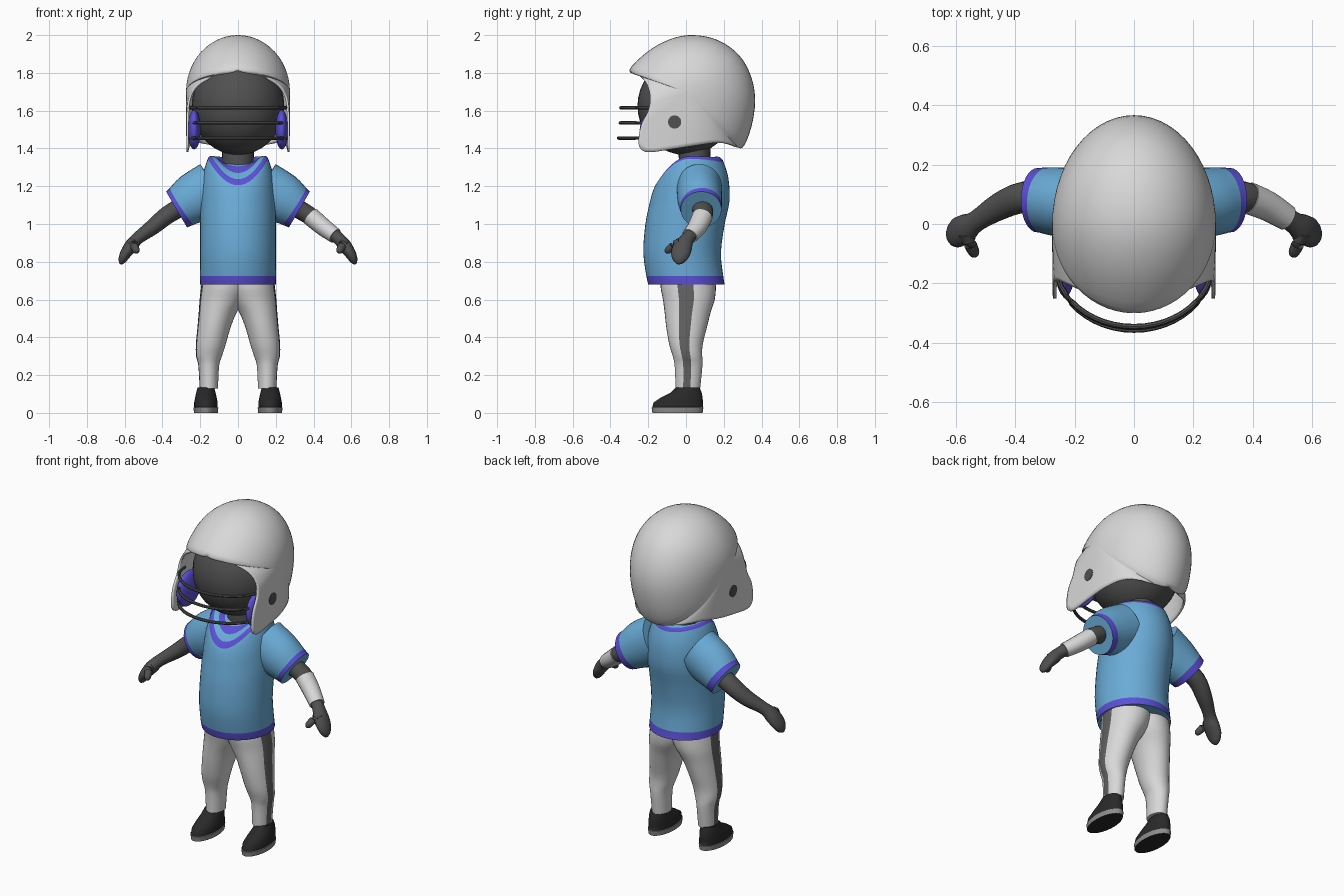
import bpy, bmesh, math
from mathutils import Vector

if "Cube" in bpy.data.objects:
    bpy.data.objects.remove(bpy.data.objects["Cube"])

TAU = 2 * math.pi


def material(name, *rgb):
    m = bpy.data.materials.new(name)
    m.diffuse_color = (*rgb, 1)
    m.use_nodes = True
    m.node_tree.nodes["Principled BSDF"].inputs["Base Color"].default_value = m.diffuse_color
    return m


WHITE = material("off_white", .69, .69, .69)
BLUE = material("jersey_blue", .145, .41, .68)
PURPLE = material("trim_purple", .105, .08, .68)
SKIN = material("dark_skin", .08, .08, .08)
STRIPE = material("stripe_grey", .12, .12, .12)
BLACK = material("shoe_black", .022, .022, .022)
SOLE = material("sole_grey", .27, .27, .27)
METAL = material("mask_grey", .085, .085, .085)


def finish(bm, name, mats, angle=40):
    bmesh.ops.recalc_face_normals(bm, faces=bm.faces)
    me = bpy.data.meshes.new(name)
    bm.to_mesh(me)
    bm.free()
    for m in mats:
        me.materials.append(m)
    ob = bpy.data.objects.new(name, me)
    bpy.context.collection.objects.link(ob)
    bpy.ops.object.select_all(action='DESELECT')
    ob.select_set(True)
    bpy.context.view_layer.objects.active = ob
    bpy.ops.object.shade_smooth_by_angle(angle=math.radians(angle))
    return ob


def spline(pts, n, closed=False):
    """Catmull-Rom through tuples, n steps per span."""
    k, out = len(pts), []
    pick = (lambda i: pts[i % k]) if closed else (lambda i: pts[min(max(i, 0), k - 1)])
    for i in range(k if closed else k - 1):
        for j in range(n):
            t = j / n
            out.append(tuple(.5 * (2 * b + (c - a) * t + (2 * a - 5 * b + 4 * c - d) * t * t
                                   + (3 * b - a - 3 * c + d) * t ** 3)
                             for a, b, c, d in zip(pick(i - 1), pick(i), pick(i + 1), pick(i + 2))))
    return out if closed else out + [pts[-1]]


def loft(name, rings, mats, rule=lambda i, j: 0, sx=1, angle=40):
    """Skin over rings; rule(row, column) gives the material index."""
    bm = bmesh.new()
    vs = [[bm.verts.new((p[0] * sx, p[1], p[2])) for p in r] for r in rings]
    n = len(vs[0])
    for i in range(len(vs) - 1):
        for j in range(n):
            k = (j + 1) % n
            f = bm.faces.new((vs[i][j], vs[i][k], vs[i + 1][k], vs[i + 1][j]))
            f.material_index = rule(i, j)
    bm.faces.new(vs[0])
    bm.faces.new(vs[-1])
    return finish(bm, name, mats, angle)


def level_ring(x0, x1, yf, yb, zf, zb, zs, n=32, turn=0):
    """Oval ring whose height differs at front, back and sides."""
    out = []
    for j in range(n):
        a = TAU * (j + turn) / n
        c, s = math.cos(a), math.sin(a)
        z = zs + ((zb if s > 0 else zf) - zs) * s * s
        out.append(((x0 + x1) / 2 + (x1 - x0) / 2 * c, (yf + yb) / 2 + (yb - yf) / 2 * s, z))
    return out


def tube(name, pts, mats, n=16, sub=3, sx=1, rule=lambda i, j: 0):
    """Tube along (x, y, z, radius across y, other radius)."""
    pts = spline(pts, sub)
    rings = []
    for i, p in enumerate(pts):
        t = (Vector(pts[min(i + 1, len(pts) - 1)][:3]) - Vector(pts[max(i - 1, 0)][:3])).normalized()
        up = Vector((0, 1, 0)) if abs(t.y) < .8 else Vector((0, 0, 1))
        b = (up - t * up.dot(t)).normalized()
        w = t.cross(b)
        rings.append([Vector(p[:3]) + b * p[3] * math.cos(TAU * j / n) + w * p[4] * math.sin(TAU * j / n)
                      for j in range(n)])
    return loft(name, rings, mats, rule, sx)


def ball(name, centre, radii, mat):
    bm = bmesh.new()
    bmesh.ops.create_uvsphere(bm, u_segments=32, v_segments=18, radius=1)
    for v in bm.verts:
        v.co = Vector([c + r * q for c, r, q in zip(centre, radii, v.co)])
    return finish(bm, name, [mat], 60)


# Helmet shell: side outline (y, z, half width at the edge) swept from each side pivot
A, PY, PZ = .275, 0, 1.70
outline = [(-.30, 1.815, 0), (-.2, 1.915, 0), (-.08, 1.98, 0), (.04, 2.0, 0), (.17, 1.973, 0),
           (.28, 1.895, 0), (.345, 1.78, 0), (.366, 1.65, 0), (.345, 1.51, 0), (.30, 1.405, 0),
           (.25, 1.418, .14), (.17, 1.43, .22), (.05, 1.415, .262), (-.08, 1.395, .272),
           (-.2, 1.38, .273), (-.245, 1.405, .273), (-.25, 1.46, .273), (-.235, 1.53, .273),
           (-.2, 1.6, .27), (-.19, 1.67, .26), (-.205, 1.735, .22), (-.24, 1.78, .14)]
edge = spline(outline, 4, True)
bm = bmesh.new()
STEPS = 14
for sx in (1, -1):
    pole = bm.verts.new((A * sx, PY, PZ))
    rows = []
    for y, z, x in edge:
        phi = max(.05, math.acos(min(1, max(0, x) / A)))
        row = [pole]
        for k in range(1, STEPS + 1):
            a = phi * k / STEPS
            q = math.sin(a) / math.sin(phi)
            row.append(bm.verts.new((sx * A * math.cos(a), PY + (y - PY) * q, PZ + (z - PZ) * q)))
        rows.append(row)
    for r, s in zip(rows, rows[1:] + rows[:1]):
        bm.faces.new((pole, r[1], s[1]))
        for k in range(1, STEPS):
            bm.faces.new((r[k], r[k + 1], s[k + 1], s[k]))
bmesh.ops.remove_doubles(bm, verts=bm.verts, dist=.0005)
shell = finish(bm, "helmet_shell", [WHITE], 50)
thick = shell.modifiers.new("thickness", 'SOLIDIFY')
thick.thickness = .012
thick.offset = -1

# Helmet ear holes and cheek pads
for sx in (1, -1):
    disc = [[(x, -.06 + .035 * math.cos(TAU * j / 24), 1.54 + .035 * math.sin(TAU * j / 24))
             for j in range(24)] for x in (.268, .2765)]
    loft("ear_hole", disc, [SKIN], sx=sx)
    ball("cheek_pad", (sx * .232, -.14, 1.5), (.034, .105, .105), PURPLE)

# Face mask bars
for z, y in ((1.615, -.345), (1.535, -.348), (1.455, -.357)):
    bar = []
    for i in range(25):
        a = math.pi * i / 24
        bar.append((.264 * math.cos(a), -.13 + (y + .13) * math.sin(a), z, .009, .009))
    tube("mask_bar", bar, [METAL], n=8, sub=1)

# Head and neck
ball("head", (0, 0, 1.625), (.245, .257, .26), SKIN)
loft("neck", [level_ring(-r, r, .045 - r, .045 + r, z, z, z) for z, r in ((1.24, .09), (1.33, .083), (1.45, .085))],
     [SKIN])

# Jersey body: half width, front y, back y, heights at front, back and sides
body = [(.2, -.2, .205, .68, .68, .68), (.201, -.21, .197, .725, .725, .725),
        (.2, -.226, .185, .85, .85, .85), (.2, -.215, .205, 1.0, 1.0, 1.0),
        (.2, -.195, .23, 1.1, 1.12, 1.12), (.188, -.18, .225, 1.16, 1.24, 1.25),
        (.16, -.162, .2, 1.205, 1.325, 1.345), (.14, -.137, .187, 1.237, 1.347, 1.36),
        (.115, -.105, .168, 1.27, 1.357, 1.352), (.088, -.066, .135, 1.305, 1.352, 1.33)]
SUB = 3
loft("jersey_body", [level_ring(-h, h, *r, n=48) for h, *r in spline(body, SUB)], [BLUE, PURPLE],
     lambda i, j: int(i // SUB in (0, 6, 8)), angle=60)

# Trousers: height, inner x, outer x, front y, back y
leg = [(.74, -.06, .185, -.13, .15), (.67, -.06, .195, -.135, .158), (.6, -.035, .203, -.122, .152),
       (.53, .008, .208, -.113, .13), (.45, .04, .215, -.104, .11), (.36, .066, .223, -.088, .088),
       (.3, .085, .222, -.07, .086), (.25, .1, .21, -.06, .087), (.13, .106, .203, -.055, .075)]
# Shoes: height, half width, front y, back y
shoe = [(0, .063, -.178, .088), (.028, .066, -.182, .092), (.03, .062, -.178, .09), (.055, .062, -.172, .09),
        (.08, .057, -.135, .088), (.105, .052, -.085, .084), (.135, .044, -.052, .072)]
for sx in (1, -1):
    loft("trouser_leg", [level_ring(a, b, f, k, z, z, z) for z, a, b, f, k in spline(leg, 3)],
         [WHITE, STRIPE], lambda i, j: int(j in (0, 31, 30)), sx, 60)
    loft("shoe", [level_ring(.17 - h, .17 + h, f, k, z, z, z) for z, h, f, k in shoe],
         [BLACK, SOLE], lambda i, j: int(i < 2), sx, 50)

    # Sleeve with cuff
    sleeve = [(.13, .07, 1.195, .12, .14), (.23, .072, 1.138, .118, .135),
              (.297, .079, 1.094, .111, .116), (.325, .08, 1.077, .108, .11)]
    tube("sleeve", sleeve, [BLUE, PURPLE], n=32, sx=sx, rule=lambda i, j: int(i >= 6))

    # Arm, mitten hand and thumb
    tube("arm", [(.28, .08, 1.1, .055, .05), (.37, .09, 1.05, .053, .048), (.45, .06, .985, .047, .042),
                 (.53, .01, .925, .036, .033), (.565, -.015, .885, .05, .036), (.597, -.03, .84, .05, .029),
                 (.614, -.038, .805, .032, .02), (.621, -.042, .788, .008, .006)], [SKIN], sx=sx)
    tube("thumb", [(.565, -.03, .905, .024, .026), (.55, -.07, .882, .022, .022),
                   (.537, -.098, .858, .018, .018), (.533, -.108, .849, .006, .006)], [SKIN], n=12, sx=sx)

# Wristband on one arm only
tube("wristband", [(.385, .087, 1.04, .055, .05), (.45, .06, .985, .051, .047), (.515, .02, .937, .044, .041)],
     [WHITE])
